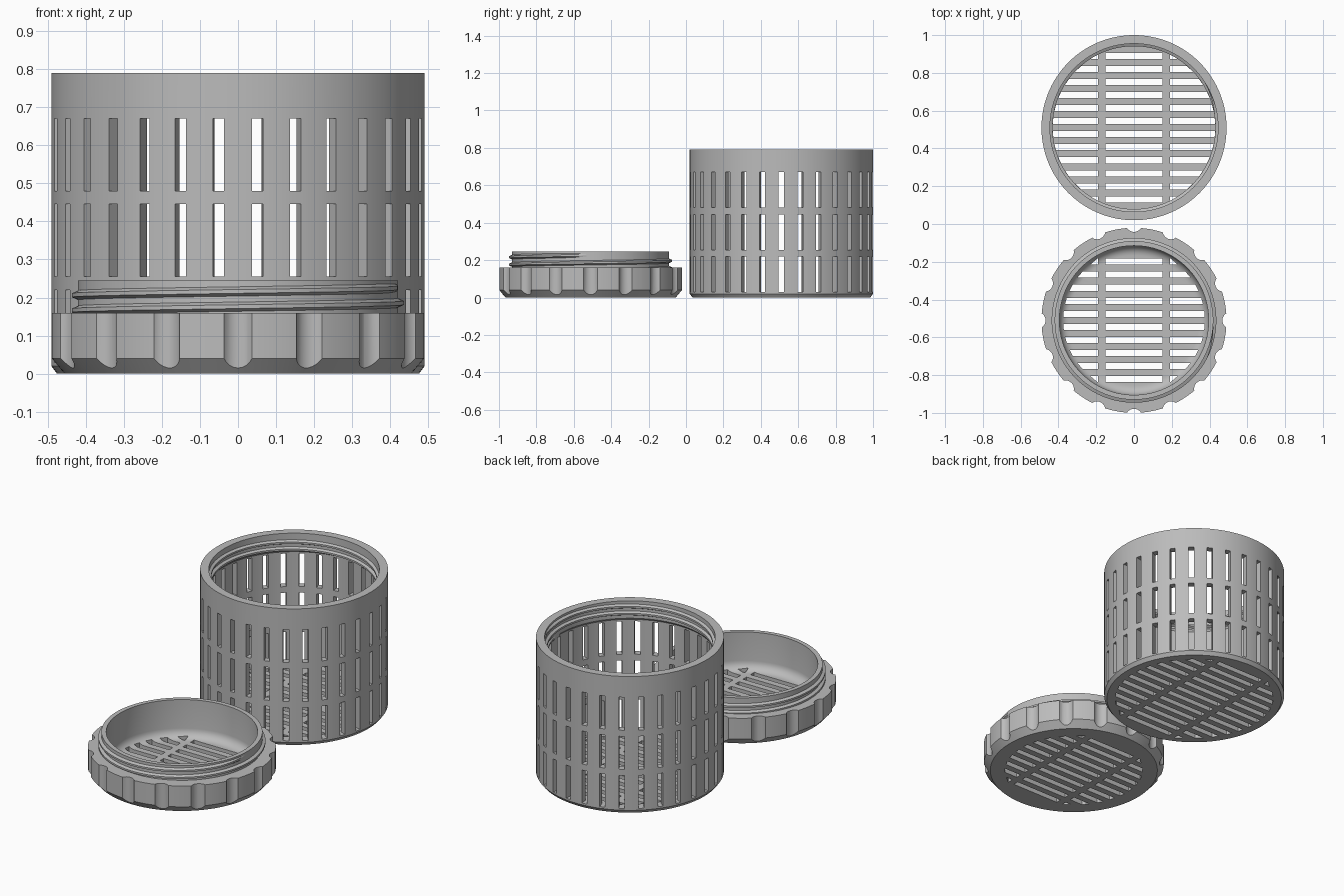
import bpy, bmesh, math
from mathutils import Matrix, Vector

cube = bpy.data.objects.get("Cube")
if cube:
    bpy.data.objects.remove(cube, do_unlink=True)

GREY = (0.5, 0.5, 0.5, 1)
mat = bpy.data.materials.new("plain grey")
mat.use_nodes = True
mat.diffuse_color = GREY
mat.node_tree.nodes["Principled BSDF"].inputs["Base Color"].default_value = GREY

SEGMENTS = 120
PITCH = 0.04


def make_object(name, bm, location):
    bmesh.ops.recalc_face_normals(bm, faces=bm.faces)
    mesh = bpy.data.meshes.new(name)
    bm.to_mesh(mesh)
    bm.free()
    mesh.materials.append(mat)
    obj = bpy.data.objects.new(name, mesh)
    obj.location = location
    bpy.context.collection.objects.link(obj)
    return obj


def lathe(name, profile, location):
    bm = bmesh.new()
    verts = [bm.verts.new((r, 0, z)) for r, z in profile]
    edges = [bm.edges.new(pair) for pair in zip(verts, verts[1:])]
    bmesh.ops.spin(bm, geom=verts + edges, cent=(0, 0, 0), axis=(0, 0, 1),
                   angle=math.tau, steps=SEGMENTS)
    bmesh.ops.remove_doubles(bm, verts=bm.verts, dist=0.0001)
    return make_object(name, bm, location)


def thread(name, root, crest, start, end, z_end, location):
    """Helical ridge with a trapezoid section; angles are in turns."""
    bm = bmesh.new()
    steps = int((end - start) * SEGMENTS)
    rings = []
    for i in range(steps + 1):
        turn = start + (end - start) * i / steps
        a = turn * math.tau
        z = z_end + (turn - end) * PITCH
        fade = min(1, (i + 1) / 10, (steps - i + 1) / 10)
        tip = root + (crest - root) * fade
        section = ((root, -0.014), (tip, -0.005), (tip, 0.005), (root, 0.014))
        rings.append([bm.verts.new((r * math.cos(a), r * math.sin(a), z + dz))
                      for r, dz in section])
    for p, q in zip(rings, rings[1:]):
        for j in range(4):
            k = (j + 1) % 4
            bm.faces.new((p[j], p[k], q[k], q[j]))
    bm.faces.new(rings[0])
    bm.faces.new(rings[-1])
    return make_object(name, bm, location)


def prism(bm, outline, low, high):
    base = [bm.verts.new((x, y, low)) for x, y in outline]
    top = [bm.verts.new((x, y, high)) for x, y in outline]
    bm.faces.new(base)
    bm.faces.new(top)
    for i in range(len(base)):
        j = (i + 1) % len(base)
        bm.faces.new((base[i], base[j], top[j], top[i]))


def floor_slots(bm, rows, radius):
    """Rows of three slots, with the outer ends following a circle."""
    half, inner, outer = 0.016, 0.152, 0.19
    for i in range(rows):
        y = (i - (rows - 1) / 2) * 0.069
        lo, hi = y - half, y + half
        prism(bm, [(-inner, lo), (inner, lo), (inner, hi), (-inner, hi)], -0.05, 0.06)
        ends = [math.sqrt(max(radius ** 2 - v * v, 0)) for v in (lo, hi)]
        ends = [max(e, outer + 0.004) for e in ends]
        for s in (-1, 1):
            prism(bm, [(s * outer, lo), (s * ends[0], lo),
                       (s * ends[1], hi), (s * outer, hi)], -0.05, 0.06)


def cut(obj, bm):
    cutter = make_object("cutter", bm, obj.location)
    cutter.hide_render = True
    mod = obj.modifiers.new("openings", 'BOOLEAN')
    mod.operation = 'DIFFERENCE'
    mod.solver = 'EXACT'
    mod.object = cutter
    bpy.context.view_layer.objects.active = obj
    bpy.ops.object.modifier_apply(modifier=mod.name)
    bpy.data.objects.remove(cutter, do_unlink=True)


# Basket: perforated cup with a threaded mouth
basket_at = Vector((0, 0.51, 0))
basket = lathe("basket", [(0, 0), (0.475, 0), (0.49, 0.02), (0.49, 0.79),
                          (0.445, 0.79), (0.445, 0.69), (0.452, 0.68),
                          (0.452, 0.028), (0, 0.028)], basket_at)
openings = bmesh.new()
for z in (0.03, 0.255, 0.48):
    for i in range(30):
        turn = Matrix.Rotation(math.radians(12 * i), 4, 'Z')
        box = Matrix.Translation((0.495, 0, z + 0.095)) @ Matrix.Diagonal((0.12, 0.03, 0.19, 1))
        bmesh.ops.create_cube(openings, size=1, matrix=turn @ box)
floor_slots(openings, 12, 0.43)
cut(basket, openings)
basket_thread = thread("basket_thread", 0.448, 0.431, 0, 2.1, 0.77, basket_at)

# Lid: gripped cap with a threaded neck and rounded inner floor
lid_at = Vector((0, -0.51, 0))
fillet = [(0.345 + 0.05 * math.cos(a), 0.08 - 0.05 * math.sin(a))
          for a in (math.radians(15 * k) for k in range(7))]
lid = lathe("lid", [(0, 0), (0.455, 0), (0.49, 0.04), (0.49, 0.16), (0.42, 0.16),
                    (0.42, 0.245), (0.395, 0.245)] + fillet + [(0, 0.03)], lid_at)
openings = bmesh.new()
for i in range(16):
    a = math.tau * i / 16
    bmesh.ops.create_cone(openings, cap_ends=True, segments=24, radius1=0.044,
                          radius2=0.044, depth=0.3, matrix=Matrix.Translation(
                              (0.512 * math.cos(a), 0.512 * math.sin(a), 0.1)))
floor_slots(openings, 10, 0.375)
cut(lid, openings)
lid_thread = thread("lid_thread", 0.416, 0.436, -1.9, 0, 0.226, lid_at)

# Smooth shading with crisp edges
bpy.ops.object.select_all(action='DESELECT')
for obj in (basket, basket_thread, lid, lid_thread):
    obj.select_set(True)
bpy.context.view_layer.objects.active = basket
bpy.ops.object.shade_smooth_by_angle(angle=math.radians(30))
